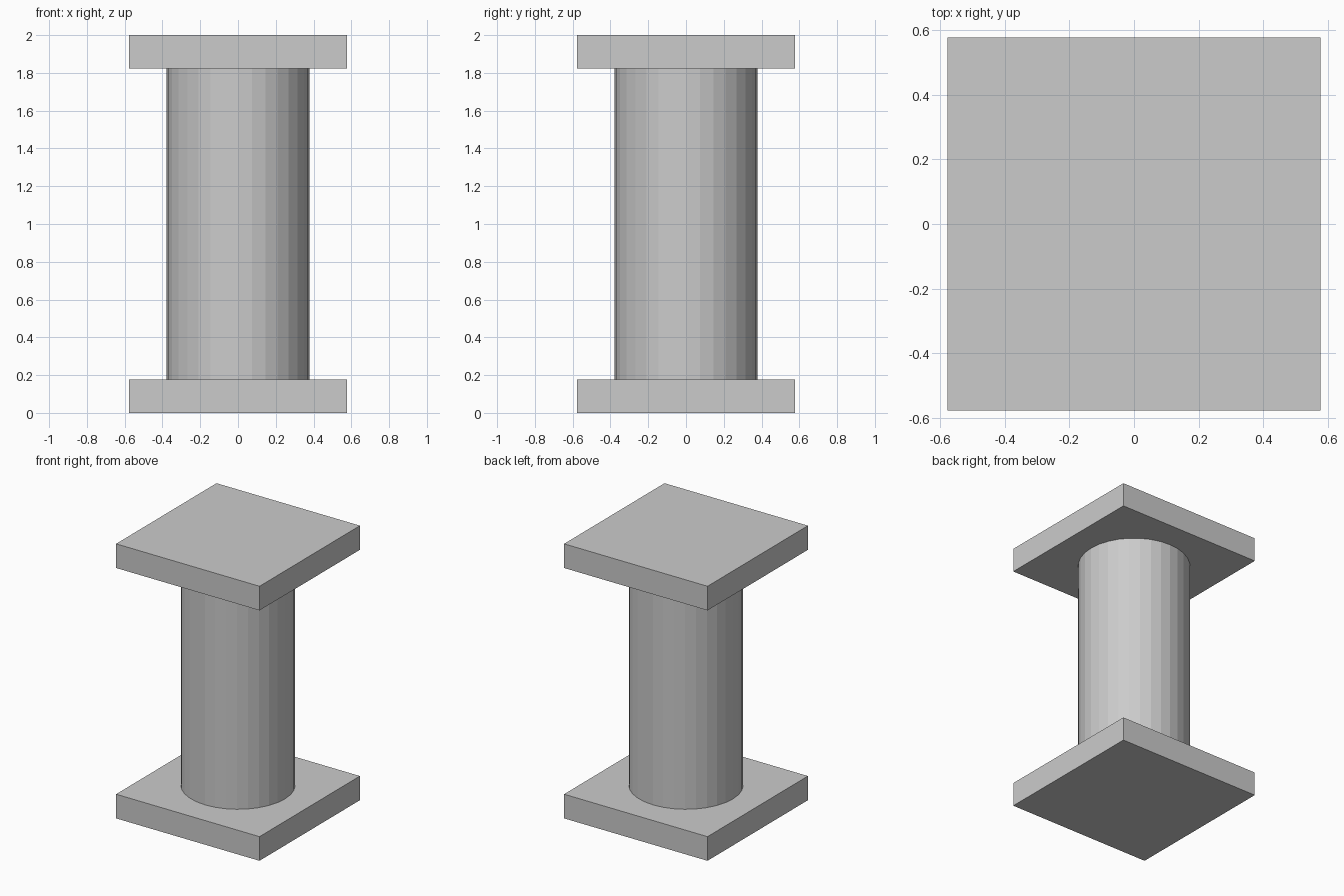
import bpy

if "Cube" in bpy.data.objects:
    bpy.data.objects.remove(bpy.data.objects["Cube"])

HALF = 0.578      # plate half width
THICK = 0.176     # plate thickness
HEIGHT = 2.0
RADIUS = 0.378    # shaft radius


def plate(name, z_mid):
    bpy.ops.mesh.primitive_cube_add(size=1, location=(0, 0, z_mid))
    obj = bpy.context.object
    obj.name = name
    obj.scale = (HALF * 2, HALF * 2, THICK)
    bpy.ops.object.transform_apply(location=False, rotation=False, scale=True)


# Square plates at both ends
plate("base_plate", THICK / 2)
plate("top_plate", HEIGHT - THICK / 2)

# Faceted round shaft between the plates
bpy.ops.mesh.primitive_cylinder_add(
    vertices=32, radius=RADIUS, depth=HEIGHT - 2 * THICK,
    location=(0, 0, HEIGHT / 2))
bpy.context.object.name = "column_shaft"
